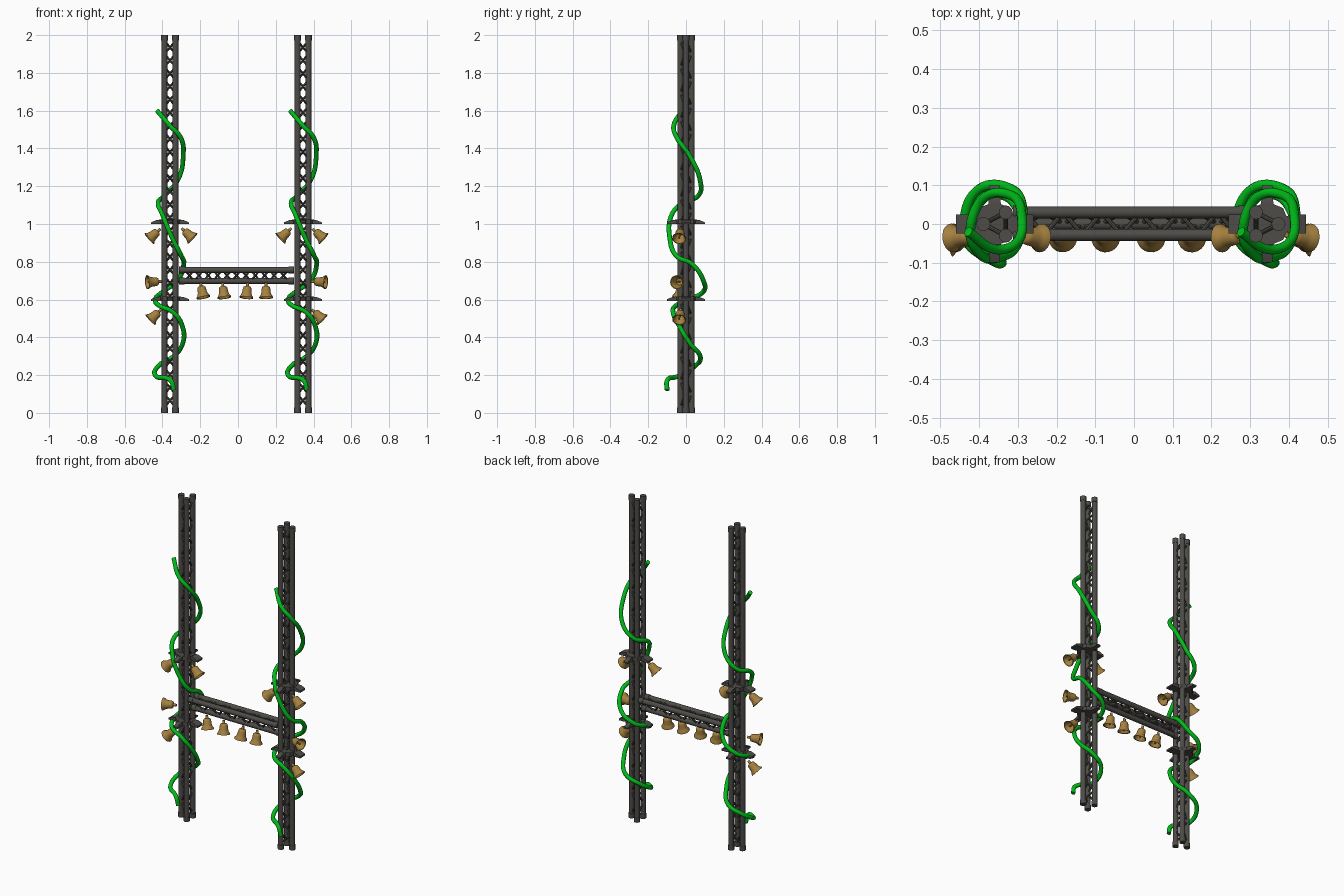
import bpy, math
from mathutils import Vector, Matrix

if "Cube" in bpy.data.objects:
    bpy.data.objects.remove(bpy.data.objects["Cube"])


def material(name, col):
    m = bpy.data.materials.new(name)
    m.diffuse_color = (*col, 1)
    m.use_nodes = True
    m.node_tree.nodes["Principled BSDF"].inputs["Base Color"].default_value = m.diffuse_color
    return m


STEEL = material("dark_steel", (0.075, 0.072, 0.065))
BRASS = material("brass", (0.38, 0.22, 0.05))
GREEN = material("vine_green", (0.0, 0.5, 0.01))


class Part:
    """Collects vertices and faces into one named object."""

    def __init__(self):
        self.v, self.f = [], []

    def rod(self, a, b, r, n=12):
        a, b = Vector(a), Vector(b)
        q = (b - a).to_track_quat('Z', 'Y')
        o = len(self.v)
        for p in (a, b):
            for i in range(n):
                t = 2 * math.pi * i / n
                self.v.append(p + q @ Vector((r * math.cos(t), r * math.sin(t), 0)))
        for i in range(n):
            j = (i + 1) % n
            self.f.append((o + i, o + j, o + n + j, o + n + i))
        self.f.append(tuple(o + i for i in reversed(range(n))))
        self.f.append(tuple(o + n + i for i in range(n)))

    def lathe(self, profile, loc, direction, n=20):
        q = Vector(direction).normalized().to_track_quat('Z', 'Y')
        o = len(self.v)
        for r, h in profile:
            for i in range(n):
                t = 2 * math.pi * i / n
                self.v.append(Vector(loc) + q @ Vector((r * math.cos(t), r * math.sin(t), h)))
        for k in range(len(profile) - 1):
            for i in range(n):
                j = (i + 1) % n
                a, b = o + k * n, o + (k + 1) * n
                self.f.append((a + i, a + j, b + j, b + i))

    def arm(self, centre, angle, r0, r1, w0, w1, drop, thick):
        # tapered, drooping slab pointing outward
        o = len(self.v)
        m = Matrix.Rotation(angle, 3, 'Z')
        mid = (r0 + r1) / 2
        for r, w, d, t in ((r0, w0, 0, thick), (mid, w1, 0.002, thick), (r1, w1, drop, thick * 0.45)):
            for y, z in ((-w, -t / 2), (w, -t / 2), (w, t / 2), (-w, t / 2)):
                self.v.append(Vector(centre) + m @ Vector((r, y, z - d)))
        for k in (0, 4):
            for i in range(4):
                j = (i + 1) % 4
                self.f.append((o + k + i, o + k + j, o + k + 4 + j, o + k + 4 + i))
        self.f += [(o + 3, o + 2, o + 1, o), (o + 8, o + 9, o + 10, o + 11)]

    def build(self, name, mat):
        me = bpy.data.meshes.new(name)
        me.from_pydata(self.v, [], self.f)
        me.materials.append(mat)
        ob = bpy.data.objects.new(name, me)
        bpy.context.collection.objects.link(ob)
        bpy.ops.object.select_all(action='DESELECT')
        ob.select_set(True)
        bpy.context.view_layer.objects.active = ob
        bpy.ops.object.mode_set(mode='EDIT')
        bpy.ops.mesh.select_all(action='SELECT')
        bpy.ops.mesh.normals_make_consistent(inside=False)
        bpy.ops.object.mode_set(mode='OBJECT')
        bpy.ops.object.shade_smooth_by_angle(angle=math.radians(40))
        return ob


def truss(name, starts, axis, length, segments):
    """Three chords with end collars and zigzag bracing on each side."""
    p, axis = Part(), Vector(axis)
    starts = [Vector(s) for s in starts]
    for s in starts:
        p.rod(s, s + axis * length, 0.0155)
        for h in (0, length - 0.028):
            p.rod(s + axis * h, s + axis * (h + 0.028), 0.018)
    step = (length - 0.06) / segments
    for k in range(3):
        pair = (starts[k], starts[(k + 1) % 3])
        for i in range(segments):
            a = pair[i % 2] + axis * (0.03 + i * step)
            b = pair[(i + 1) % 2] + axis * (0.03 + (i + 1) * step)
            p.rod(a, b, 0.006, 8)
    p.build(name, STEEL)


# Vine path around a tower, relative to the tower centre
VINE = [(0.02, -0.10, 0.12), (0.005, -0.10, 0.17), (-0.075, -0.04, 0.195), (-0.06, 0.05, 0.25),
        (0.02, 0.075, 0.30), (0.068, 0.02, 0.37), (0.068, -0.03, 0.45), (0.02, -0.068, 0.53),
        (-0.06, -0.05, 0.57), (-0.078, 0.01, 0.60), (-0.04, 0.09, 0.64), (0.04, 0.092, 0.70),
        (0.073, 0.03, 0.79), (0.06, -0.05, 0.83), (0.015, -0.085, 0.92), (-0.04, -0.075, 1.05),
        (-0.063, -0.02, 1.11), (-0.03, 0.065, 1.15), (0.04, 0.075, 1.23), (0.07, 0.02, 1.36),
        (0.055, -0.05, 1.46), (0.0, -0.065, 1.52), (-0.068, -0.02, 1.60)]


def vine(name, cx):
    cu = bpy.data.curves.new(name, 'CURVE')
    cu.dimensions = '3D'
    cu.bevel_depth, cu.bevel_resolution, cu.use_fill_caps = 0.0125, 3, True
    sp = cu.splines.new('BEZIER')
    sp.resolution_u = 8
    sp.bezier_points.add(len(VINE) - 1)
    for bp, (x, y, z) in zip(sp.bezier_points, VINE):
        bp.co = (cx + x, y, z)
        bp.handle_left_type = bp.handle_right_type = 'AUTO'
    cu.materials.append(GREEN)
    bpy.context.collection.objects.link(bpy.data.objects.new(name, cu))


# Bell profile (radius, distance from the crown): stem, shoulder, flared lip, hollow inside
BELL = [(0.0, -0.018), (0.007, -0.018), (0.008, 0.0), (0.016, 0.001), (0.021, 0.006), (0.023, 0.014),
        (0.025, 0.034), (0.029, 0.047), (0.037, 0.058), (0.037, 0.062), (0.033, 0.061),
        (0.025, 0.047), (0.021, 0.030), (0.018, 0.012), (0.0, 0.008)]


def bell(name, crown, direction):
    p = Part()
    p.lathe(BELL, crown, direction)
    # clapper
    d, c = Vector(direction).normalized(), Vector(crown)
    p.rod(c + d * 0.008, c + d * 0.055, 0.004, 8)
    p.build(name, BRASS)


for side, s, cx in (("left", -1, -0.36), ("right", 1, 0.344)):
    # tower: paired chords on the inner side, single chord outside
    truss(side + "_tower", [(cx - s * 0.029, 0.03, 0), (cx - s * 0.029, -0.03, 0), (cx + s * 0.029, 0, 0)],
          (0, 0, 1), 2.0, 28)
    vine(side + "_vine", cx)

    # clamp rings with four drooping arms
    for tag, z in (("upper", 1.012), ("lower", 0.605)):
        p = Part()
        p.rod((cx, 0, z - 0.012), (cx, 0, z + 0.012), 0.058, 8)
        for k in range(4):
            w = 0.025 if k % 2 == 0 else 0.014
            p.arm((cx, 0, z), k * math.pi / 2, 0.04, 0.10, 0.018, w, 0.008, 0.022)
        p.build(f"{side}_{tag}_clamp", STEEL)

    # bells on the tower
    for tag, x, z, d in (("upper_outer", 0.064, 0.962, (0.75, -0.1, -0.65)),
                         ("upper_inner", -0.075, 0.965, (-0.7, -0.1, -0.65)),
                         ("middle", 0.062, 0.695, (0.95, -0.3, -0.05)),
                         ("low", 0.06, 0.535, (0.72, -0.1, -0.7))):
        bell(f"{side}_{tag}_bell", (cx + s * x, -0.03, z), (s * d[0], d[1], d[2]))

# crossbar between the towers
truss("crossbar", [(-0.312, 0.03, 0.757), (-0.312, -0.028, 0.757), (-0.312, 0, 0.698)],
      (1, 0, 0), 0.608, 11)

# bells hanging from the crossbar
for i, (x, tilt) in enumerate(((-0.195, 0.2), (-0.08, 0.12), (0.05, -0.1), (0.148, 0.02))):
    bell(f"crossbar_bell_{i + 1}", (x, -0.025, 0.67), (tilt, -0.2, -1))
